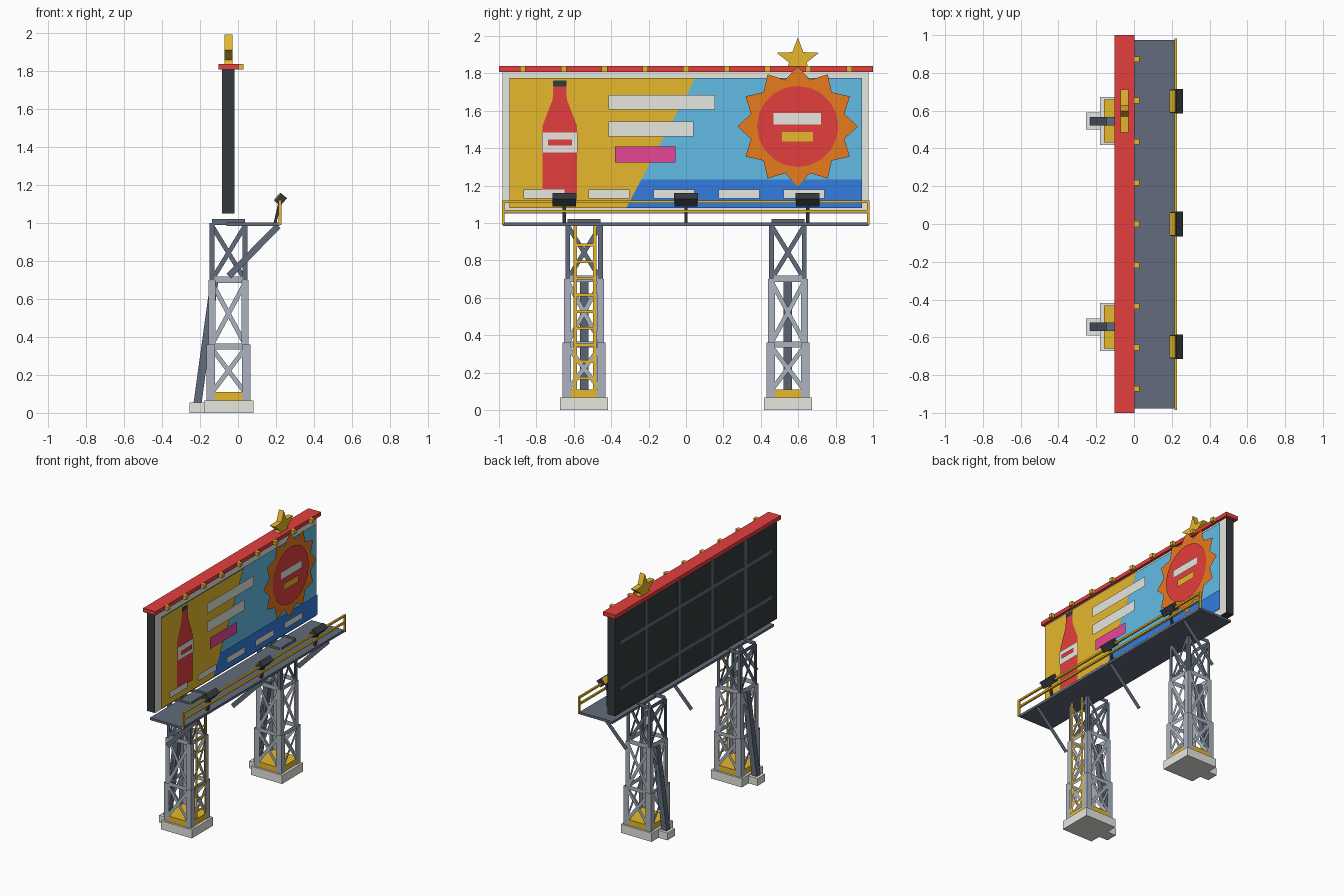
import bpy, bmesh, math
from mathutils import Vector, Matrix

if "Cube" in bpy.data.objects:
    bpy.data.objects.remove(bpy.data.objects["Cube"])


def material(name, r, g, b):
    col = [((c / 255 + 0.055) / 1.055) ** 2.4 for c in (r, g, b)] + [1]
    m = bpy.data.materials.new(name)
    m.use_nodes = True
    m.diffuse_color = col
    m.node_tree.nodes["Principled BSDF"].inputs["Base Color"].default_value = col
    return m


RED = material("red", 228, 62, 62)
GOLD = material("gold", 230, 184, 44)
WHITE = material("off white", 230, 231, 224)
SLATE = material("slate", 97, 108, 123)
STEEL = material("light steel", 172, 180, 191)
CHARCOAL = material("charcoal", 52, 58, 61)
SKY = material("sky blue", 98, 188, 230)
BLUE = material("deep blue", 52, 124, 224)
ORANGE = material("orange", 233, 124, 30)
PINK = material("pink", 232, 72, 150)


def finish(name, bm, mat):
    me = bpy.data.meshes.new(name)
    bm.to_mesh(me)
    bm.free()
    me.materials.append(mat)
    ob = bpy.data.objects.new(name, me)
    bpy.context.collection.objects.link(ob)


def block(name, mat, centre, size, rot=None):
    bm = bmesh.new()
    mtx = Matrix.Translation(centre) @ (rot or Matrix()) @ Matrix.Diagonal((*size, 1))
    bmesh.ops.create_cube(bm, size=1, matrix=mtx)
    finish(name, bm, mat)


def box(name, mat, x, y, z):
    lo, hi = Vector((x[0], y[0], z[0])), Vector((x[1], y[1], z[1]))
    block(name, mat, (lo + hi) / 2, hi - lo)


def beam(name, mat, p, q, depth, width):
    p, q = Vector(p), Vector(q)
    rot = (q - p).to_track_quat('Z', 'Y').to_matrix().to_4x4()
    block(name, mat, (p + q) / 2, (depth, width, (q - p).length), rot)


def strip(name, mat, p, q, normal, width):
    """Flat sheet-metal bar from p to q, facing along the normal."""
    p, q, normal = Vector(p), Vector(q), Vector(normal)
    side = (q - p).cross(normal).normalized() * width / 2
    bm = bmesh.new()
    face = bm.faces.new([bm.verts.new(v) for v in (p + side, q + side, q - side, p - side)])
    face.normal_update()
    if face.normal.dot(normal) < 0:
        face.normal_flip()
    finish(name, bm, mat)


def art(name, mat, x, outline):
    """Flat sheet with a (y, z) outline, facing the front of the sign."""
    bm = bmesh.new()
    face = bm.faces.new([bm.verts.new((x, y, z)) for y, z in outline])
    face.normal_update()
    if face.normal.x < 0:
        face.normal_flip()
    finish(name, bm, mat)


def rect(y0, y1, z0, z1):
    return [(y0, z0), (y1, z0), (y1, z1), (y0, z1)]


def radial(cy, cz, n, *radii):
    """Ring of points, cycling through the radii, starting at the top."""
    return [(cy + radii[i % len(radii)] * math.sin(2 * math.pi * i / n),
             cz + radii[i % len(radii)] * math.cos(2 * math.pi * i / n)) for i in range(n)]


# Sign panel with ribbed back
box("panel_core", CHARCOAL, (-0.083, -0.019), (-0.98, 0.975), (1.05, 1.82))
for y in (-0.6, -0.2, 0.2, 0.6):
    box("back_rib_upright", SLATE, (-0.085, -0.08), (y - 0.013, y + 0.013), (1.06, 1.81))
for z in (1.24, 1.59):
    box("back_rib_level", SLATE, (-0.0845, -0.08), (-0.92, 0.92), (z - 0.013, z + 0.013))

# Painted sheets, stacked forward of the panel
SHEET, PATCH, SHAPE, BAR, TRIM = 0.008, 0.015, 0.022, 0.029, 0.036
art("face_border", WHITE, -0.017, rect(-0.98, 0.975, 1.05, 1.82))
art("face_sky", SKY, SHEET, rect(-0.945, 0.94, 1.08, 1.775))
art("face_gold", GOLD, PATCH, [(-0.945, 1.08), (-0.32, 1.08), (0.05, 1.775), (-0.945, 1.775)])
art("face_blue_band", BLUE, PATCH, [(-0.32, 1.08), (0.94, 1.08), (0.94, 1.232), (-0.24, 1.232)])
for i in range(5):
    y = -0.76 + 0.3475 * i
    art("bottom_bar", WHITE, BAR, rect(y - 0.11, y + 0.11, 1.132, 1.18))
art("upper_bar", WHITE, BAR, rect(-0.415, 0.155, 1.607, 1.683))
art("lower_bar", WHITE, BAR, rect(-0.415, 0.04, 1.462, 1.543))
art("pink_bar", PINK, BAR, rect(-0.38, -0.055, 1.323, 1.408))

# Bottle picture
half = [(0.092, 1.16), (0.092, 1.52), (0.038, 1.66), (0.034, 1.73)]
art("bottle", RED, SHAPE, [(-0.675 + y, z) for y, z in half] +
    [(-0.675 - y, z) for y, z in reversed(half)])
art("bottle_cap", CHARCOAL, SHAPE, rect(-0.711, -0.639, 1.73, 1.762))
art("bottle_label", WHITE, BAR, rect(-0.769, -0.581, 1.378, 1.484))
art("label_stripe", RED, TRIM, rect(-0.738, -0.61, 1.414, 1.446))

# Sunburst picture
art("sunburst", ORANGE, SHAPE, radial(0.597, 1.516, 24, 0.322, 0.258))
art("sun_disc", RED, BAR, radial(0.597, 1.516, 20, 0.217))
art("sun_bar_white", WHITE, TRIM, rect(0.467, 0.722, 1.527, 1.587))
art("sun_bar_gold", GOLD, TRIM, rect(0.512, 0.68, 1.436, 1.487))

# Top cap, bulbs and star
box("top_cap", RED, (-0.103, 0.002), (-1, 1), (1.808, 1.838))
for i in range(9):
    block("bulb", GOLD, (0.013, 0.218 * (i - 4), 1.823), (0.03, 0.03, 0.03))
bm = bmesh.new()
star = bm.faces.new([bm.verts.new((-0.072, y, z)) for y, z in radial(0.598, 1.873, 10, 0.119, 0.05)])
front = bmesh.ops.extrude_face_region(bm, geom=[star])["geom"]
bmesh.ops.translate(bm, vec=(0.042, 0, 0),
                    verts=[v for v in front if isinstance(v, bmesh.types.BMVert)])
bmesh.ops.recalc_face_normals(bm, faces=bm.faces)
finish("star", bm, GOLD)

# Walkway, railing and flat braces
box("walkway", SLATE, (-0.06, 0.218), (-0.978, 0.975), (0.985, 1.003))
for z in (1.063, 1.114):
    box("rail", GOLD, (0.214, 0.228), (-0.985, 0.982), (z - 0.007, z + 0.007))
for y in (-0.978, 0.975):
    box("rail_post", GOLD, (0.214, 0.228), (y - 0.007, y + 0.007), (0.99, 1.12))
for y in (-0.79, 0, 0.79):
    strip("walkway_brace", SLATE, (-0.048, y, 0.72), (0.212, y, 0.985), (0, 1, 0), 0.034)

# Floodlights
tilt = Matrix.Rotation(math.radians(40), 4, 'Y')
for y in (-0.65, 0, 0.65):
    head = Vector((0.223, y, 1.122))
    beam("lamp_arm", CHARCOAL, (0.195, y, 1.0), head, 0.018, 0.015)
    block("lamp_head", CHARCOAL, head, (0.042, 0.125, 0.05), tilt)
    block("lamp_lens", GOLD, head + tilt @ Vector((-0.023, 0, 0)), (0.006, 0.114, 0.046), tilt)
    block("lamp_hood", CHARCOAL, head + tilt @ Vector((0, 0, 0.026)), (0.046, 0.13, 0.006), tilt)

# Lattice towers: z range, half width, leg size, material
TX = -0.05
STAGES = [(0.06, 0.36, 0.115, 0.045, STEEL), (0.34, 0.7, 0.106, 0.037, STEEL),
          (0.68, 1.0, 0.1, 0.026, SLATE)]
BANDS = [(0.35, 0.092, 0.032, STEEL), (0.702, 0.088, 0.034, STEEL), (1.005, 0.088, 0.03, SLATE)]


def tower(cy):
    box("footing", WHITE, (-0.18, 0.081), (cy - 0.128, cy + 0.128), (0, 0.066))
    box("strut_footing", WHITE, (-0.255, -0.17), (cy - 0.045, cy + 0.045), (0, 0.056))
    box("base_plate", GOLD, (TX - 0.11, TX + 0.11), (cy - 0.113, cy + 0.113), (0.06, 0.11))
    beam("back_strut", SLATE, (-0.213, cy, 0.05), (-0.125, cy, 0.69), 0.045, 0.042)
    for z0, z1, half_w, leg, mat in STAGES:
        r = half_w - leg / 2
        # Angle-iron corner legs
        for sx in (-1, 1):
            for sy in (-1, 1):
                x, y = TX + sx * half_w, cy + sy * half_w
                strip("tower_leg", mat, (x, cy + sy * r, z0), (x, cy + sy * r, z1), (sx, 0, 0), leg)
                strip("tower_leg", mat, (TX + sx * r, y, z0), (TX + sx * r, y, z1), (0, sy, 0), leg)
        lo, hi = max(z0 + 0.02, 0.1), z1 - 0.015
        for s in (-1, 1):
            for d in (-1, 1):
                off = s * (half_w - 0.006 + 0.002 * d)
                strip("cross_brace", mat, (TX + off, cy - d * r, lo),
                      (TX + off, cy + d * r, hi), (s, 0, 0), 0.024)
                strip("cross_brace", mat, (TX - d * r, cy + off, lo),
                      (TX + d * r, cy + off, hi), (0, s, 0), 0.024)
    for z, r, width, mat in BANDS:
        for s in (-1, 1):
            off = s * (r + 0.01)
            strip("tower_band", mat, (TX + off, cy - r, z), (TX + off, cy + r, z), (s, 0, 0), width)
            strip("tower_band", mat, (TX - r, cy + off, z), (TX + r, cy + off, z), (0, s, 0), width)


for cy in (-0.545, 0.545):
    tower(cy)

# Flat ladder on the front of one tower
for y in (-0.592, -0.488):
    strip("ladder_rail", GOLD, (0.064, y, 0.1), (0.064, y, 0.985), (1, 0, 0), 0.021)
for i in range(9):
    z = 0.17 + 0.089 * i
    strip("ladder_rung", GOLD, (0.063, -0.592, z), (0.063, -0.488, z), (1, 0, 0), 0.015)
